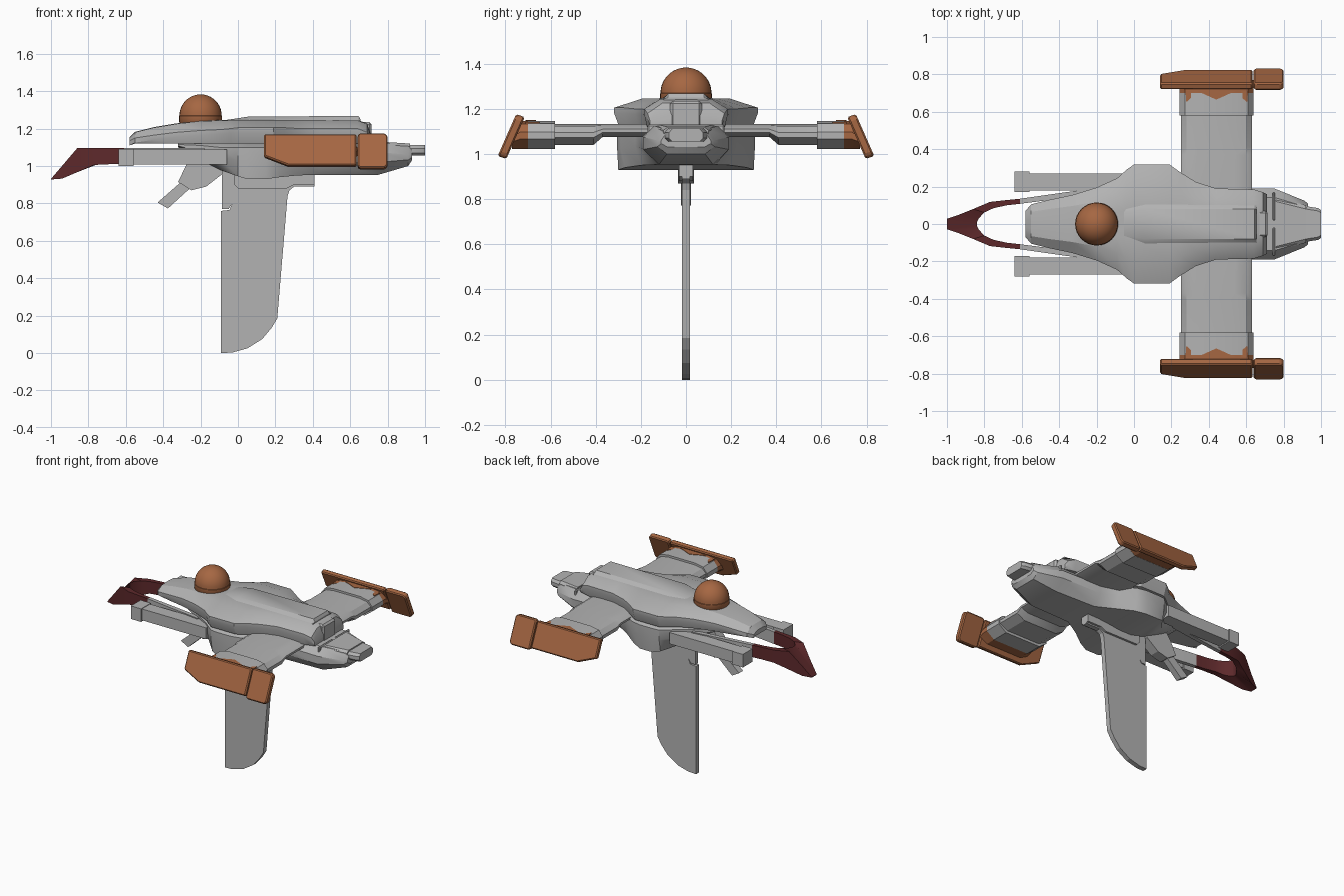
import bpy, bmesh, math
from mathutils import Vector

if "Cube" in bpy.data.objects:
    bpy.data.objects.remove(bpy.data.objects["Cube"])


def material(name, rgb):
    m = bpy.data.materials.new(name)
    m.diffuse_color = (*rgb, 1)
    m.use_nodes = True
    m.node_tree.nodes["Principled BSDF"].inputs["Base Color"].default_value = m.diffuse_color
    return m


GREY = material("hull grey", (0.45, 0.45, 0.45))
ORANGE = material("burnt orange", (0.38, 0.135, 0.055))
MAROON = material("dark maroon", (0.11, 0.022, 0.024))


def finish(name, bm, mat, angle=30, bevel=0):
    bmesh.ops.recalc_face_normals(bm, faces=bm.faces)
    me = bpy.data.meshes.new(name)
    bm.to_mesh(me)
    bm.free()
    ob = bpy.data.objects.new(name, me)
    bpy.context.collection.objects.link(ob)
    me.materials.append(mat)
    if bevel:
        b = ob.modifiers.new("bevel", 'BEVEL')
        b.width, b.segments = bevel, 1
    bpy.ops.object.select_all(action='DESELECT')
    bpy.context.view_layer.objects.active = ob
    ob.select_set(True)
    if angle:
        bpy.ops.object.shade_smooth_by_angle(angle=math.radians(angle))
    return ob


def loft(name, rings, mat, angle=30, bevel=0):
    """Skin closed rings of equal length and cap both ends."""
    bm = bmesh.new()
    vs = [[bm.verts.new(p) for p in r] for r in rings]
    n = len(rings[0])
    for a, b in zip(vs, vs[1:]):
        for i in range(n):
            j = (i + 1) % n
            bm.faces.new((a[i], a[j], b[j], b[i]))
    bm.faces.new(vs[0])
    bm.faces.new(vs[-1])
    return finish(name, bm, mat, angle, bevel)


def sym(x, half):
    """Full ring across y from half-section (y, z) points, bottom to top."""
    return [(x, y, z) for y, z in half] + [(x, -y, z) for y, z in reversed(half)]


def prism(name, pts, y0, y1, mat, bevel=0):
    """Side profile (x, z) extruded along y."""
    return loft(name, [[(x, y, z) for x, z in pts] for y in (y0, y1)], mat, 0, bevel)


def box(name, x, y, z, mat, bevel=0):
    return prism(name, [(x[0], z[0]), (x[1], z[0]), (x[1], z[1]), (x[0], z[1])], *y, mat, bevel)


# Upper hull: x, half width, crown height, edge height
upper = [(-.58, .07, 1.15, 1.135), (-.55, .105, 1.18, 1.15), (-.45, .13, 1.205, 1.165),
         (-.33, .155, 1.225, 1.18), (-.2, .195, 1.24, 1.19), (-.09, .245, 1.243, 1.195),
         (-.04, .29, 1.245, 1.2), (0, .318, 1.245, 1.205), (.19, .318, 1.245, 1.205),
         (.25, .275, 1.245, 1.205), (.33, .225, 1.245, 1.2), (.44, .19, 1.245, 1.2),
         (.64, .185, 1.243, 1.2), (.69, .17, 1.225, 1.18), (.71, .16, 1.17, 1.15)]
loft("upper_hull", [sym(x, [(w * .93, 1.12), (w, e - .025), (w, e), (w * .62, t), (w * .25, t + .003)])
                    for x, w, t, e in upper], GREY)

# Lower hull: x, wall half width, floor half width, floor height, wall top, deck height
lower = [(-.32, .12, .05, 1.1, 1.115, 1.13), (-.2, .17, .07, 1.03, 1.11, 1.13),
         (-.1, .22, .15, .98, 1.1, 1.13), (0, .3, .285, .945, 1.1, 1.13),
         (.05, .305, .3, .93, 1.1, 1.13), (.15, .305, .3, .93, 1.1, 1.13),
         (.22, .29, .27, .94, 1.1, 1.13), (.32, .225, .2, .95, 1.1, 1.13),
         (.44, .19, .13, .953, 1.08, 1.13), (.75, .19, .12, .953, 1.075, 1.125),
         (.91, .125, .085, 1.0, 1.06, 1.11), (.93, .11, .08, 1.03, 1.06, 1.1)]
loft("lower_hull", [sym(x, [(b, f), (w, f + (m - f) * .55), (w, m), (w * .75, d)])
                    for x, w, b, f, m, d in lower], GREY)

# Raised spine and the rear equipment
spine = [(-.07, .08, .06, 1.245), (.06, .11, .08, 1.265), (.645, .1, .08, 1.267), (.655, .1, .08, 1.25)]
loft("spine", [sym(x, [(b, 1.22), (b, 1.243), (t, z)]) for x, b, t, z in spine], GREY)
box("rear_bracket", (.65, .715), (-.07, .07), (1.11, 1.235), GREY, .012)
for s in (-1, 1):
    box("tail_deck_rib", (.74, .755), sorted((s * .02, s * .17)), (1.07, 1.13), GREY, .005)
tail = [(.76, .14, 1.13), (.92, .1, 1.12)]
loft("tail_deck", [sym(x, [(w, 1.07), (w, z - .015), (w - .02, z)]) for x, w, z in tail], GREY)
tip = [(.92, .095), (.985, .085), (1.0, .075)]
loft("tail_tip", [sym(x, [(w - .015, 1.055), (w, 1.07), (w, 1.095), (w - .015, 1.112)])
                  for x, w in tip], GREY)

# Sensor dome with a short collar
bm = bmesh.new()
steps, seg = 10, 32
rows = [(.108, 1.225), (.115, 1.237), (.115, 1.268)]
rows += [(.113 * math.cos(a), 1.27 + .113 * math.sin(a))
         for a in (math.pi / 2 * i / steps for i in range(steps))]
bm.free()
loft("dome", [[(-.2 + r * math.cos(2 * math.pi * k / seg), r * math.sin(2 * math.pi * k / seg), z)
               for k in range(seg)] for r, z in rows + [(.004, 1.383)]], ORANGE, 35)


# Forked nose: a U-shaped band, dark at the front and grey at the hull
def top_z(x):
    return 1.095 if x > -.86 else 1.095 + (x + .86) * 1.17


def low_z(x):
    return 1.01 if x > -.76 else max(.928, 1.01 + (x + .76) * .43)


side = [((-.18, .195), (-.18, .165)), ((-.4, .165), (-.4, .135)), ((-.61, .135), (-.61, .108)),
        ((-.68, .128), (-.68, .1)), ((-.77, .118), (-.75, .085)), ((-.86, .08), (-.8, .062)),
        ((-.94, .048), (-.83, .03)), ((-1.0, .028), (-.84, .01))]
path = side + [((o[0], -o[1]), (i[0], -i[1])) for o, i in reversed(side)]
fork = loft("nose_fork", [[(*o, low_z(o[0])), (*o, top_z(o[0])), (*i, top_z(i[0])), (*i, low_z(i[0]))]
                          for o, i in path], GREY, 25)
fork.data.materials.append(MAROON)
for p in fork.data.polygons:
    p.material_index = 1 if p.center.x < -.62 else 0

# Twin cannons beside the nose
for s in (-1, 1):
    box("cannon_barrel", (-.57, -.06), sorted((s * .18, s * .27)), (1.008, 1.088), GREY)
    box("cannon_muzzle", (-.64, -.56), sorted((s * .172, s * .28)), (1.0, 1.092), GREY)

# Chin gun: angled barrel and mount
prism("chin_barrel", [(-.43, .805), (-.375, .773), (-.23, .905), (-.27, .945)], -.022, .022, GREY)
prism("chin_mount", [(-.32, .915), (-.25, .87), (-.17, .89), (-.08, .96), (-.08, 1.06),
                     (-.24, 1.06), (-.28, 1.0)], -.035, .035, GREY)

# Long ventral fin with root fairing
prism("ventral_fin", [(-.09, 0), (-.03, .003), (.05, .025), (.13, .075), (.18, .135), (.21, .185),
                      (.265, .84), (.275, .87), (.3, .89), (.41, .89), (.41, .97), (-.03, .97),
                      (-.03, .8), (-.045, .765), (-.09, .76)], -.017, .017, GREY)
prism("fin_fairing", [(-.085, .77), (-.05, .77), (-.03, .8), (-.03, .99), (-.085, .99)],
      -.015, .015, GREY)
prism("fin_root", [(-.02, .9), (.0, .88), (.26, .88), (.3, .9), (.41, .9), (.41, .96), (-.02, .96)],
      -.032, .032, GREY)


# Wings: inner panel, thicker outer sleeve, coloured end
def wing_ring(y, x0, x1, zb, zt):
    h = zt - zb
    half = [(x0, zb + h * .35), (x0, zb + h * .6), (x0 + .03, zt - h * .1), (x0 + .09, zt),
            (x1 - .09, zt), (x1 - .03, zt - h * .1), (x1, zb + h * .6), (x1, zb + h * .35),
            (x1 - .06, zb), (x0 + .06, zb)]
    return [(x, y, z) for x, z in half]


# Tip plate profiles (x, z)
FRONT_TIP = [(.14, 1.165), (.633, 1.165), (.633, .998), (.27, .998), (.14, 1.048)]
REAR_TIP = [(.64, 1.16), (.65, 1.17), (.785, 1.17), (.8, 1.155), (.8, 1.0), (.785, .985),
            (.65, .985), (.64, .995)]

for s in (-1, 1):
    inner = [(.12, 1.075), (.37, 1.075), (.41, 1.04), (.585, 1.04)]
    loft("wing", [wing_ring(s * y, .25, .63, zb, 1.133) for y, zb in inner], GREY, 28)
    loft("wing_sleeve", [wing_ring(s * y, .243, .64, 1.022, 1.147) for y in (.58, .7)], GREY, 28)
    loft("wing_end", [wing_ring(s * y, .244, .639, 1.023, zt)
                      for y, zt in ((.695, 1.146), (.735, 1.146), (.77, 1.11))], ORANGE, 28)
    # zigzag paint on top of the sleeve, and a low side band
    for a, b, c in ((.34, .44, .54), (.275, .28, .34), (.54, .605, .61)):
        y1 = .665 if a == .34 else .65
        z = 1.148 if a == .34 else 1.139
        loft("paint_point", [[(a, s * .71, z + d), (b, s * y1, z + d), (c, s * .71, z + d)]
                             for d in (-.006, .002)], ORANGE, 0)
    for name, prof, t in (("tip_plate", FRONT_TIP, .017), ("tip_rear_plate", REAR_TIP, .019)):
        rings = [[(x, s * (.773 - (z - 1.08) * .44 + d), z + d * .35) for x, z in prof] for d in (-t, t)]
        loft(name, rings, ORANGE, 0, .007)
